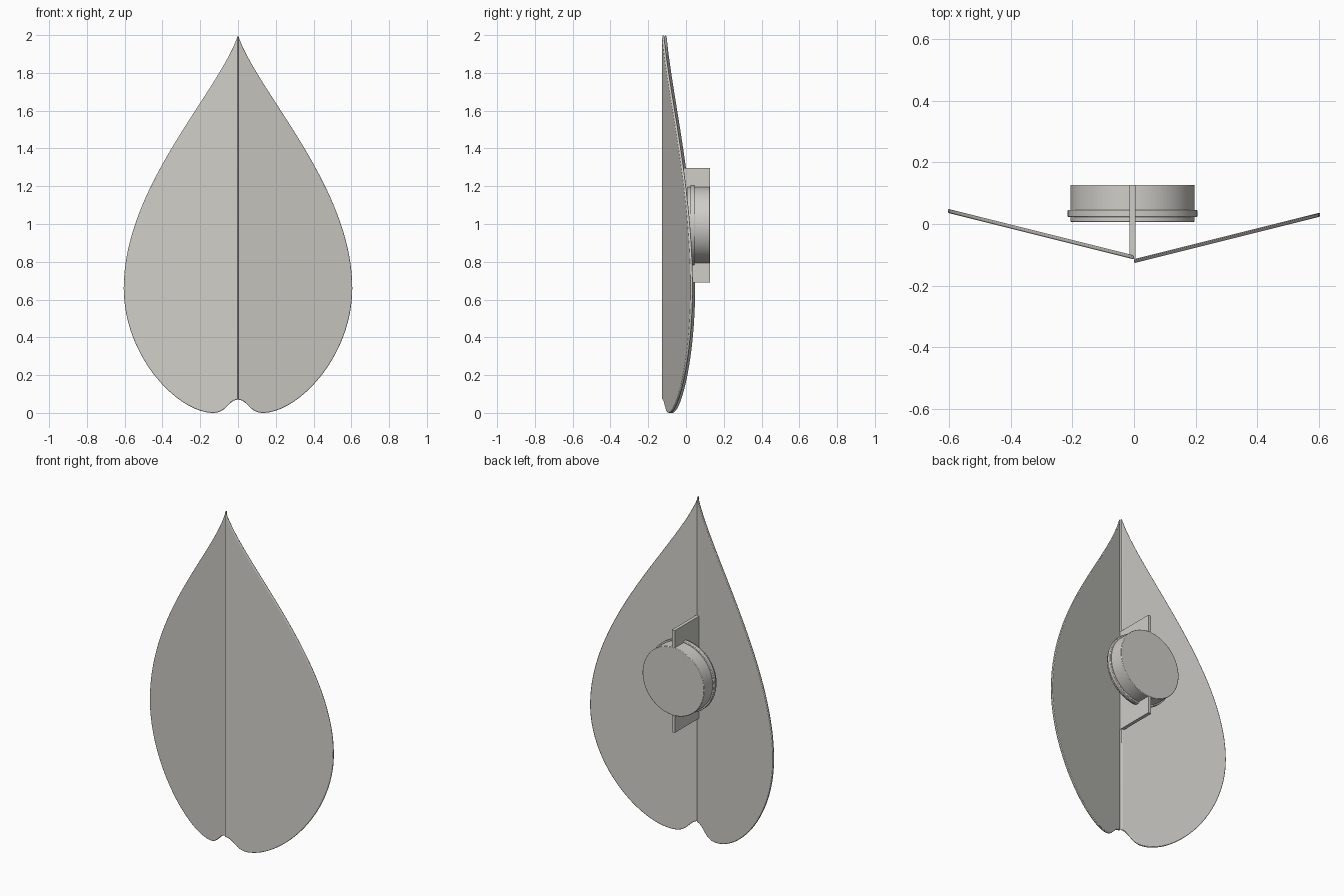
import bpy, bmesh, math
from mathutils import Vector, geometry

if "Cube" in bpy.data.objects:
    bpy.data.objects.remove(bpy.data.objects["Cube"])

grey = bpy.data.materials.new("light warm grey")
grey.diffuse_color = (0.62, 0.61, 0.575, 1)
grey.use_nodes = True
grey.node_tree.nodes["Principled BSDF"].inputs["Base Color"].default_value = grey.diffuse_color

CX, CZ = -0.005, 0.994      # centre of the rear mount


def finish(ob, bevel=0.0):
    ob.data.materials.append(grey)
    if bevel:
        m = ob.modifiers.new("soft edge", 'BEVEL')
        m.width, m.segments, m.limit_method = bevel, 2, 'ANGLE'
    bpy.ops.object.select_all(action='DESELECT')
    bpy.context.view_layer.objects.active = ob
    ob.select_set(True)
    bpy.ops.object.shade_smooth_by_angle(angle=math.radians(35))


# leaf outline: tip -> widest point -> base lobe -> notch (knot, handle, handle, knot)
curves = [
    ((0, 2.0), (0.10, 1.70), (0.605, 1.20), (0.605, 0.66), 40),
    ((0.605, 0.66), (0.605, 0.30), (0.32, 0.0), (0.13, 0.0), 32),
    ((0.13, 0.0), (0.06, 0.0), (0.05, 0.07), (0.0, 0.07), 14),
]
outline = []
for a, b, c, d, n in curves:
    pts = geometry.interpolate_bezier(*(Vector((p[0], p[1], 0)) for p in (a, b, c, d)), n)
    outline += pts[:-1]
outline.append(Vector((0, 0.07, 0)))


def leaf_half(name, side, y0, slope=0.25, thick=0.013):
    bm = bmesh.new()
    front = [bm.verts.new((side * p.x, y0 + slope * p.x, p.y)) for p in outline]
    face = bm.faces.new(front)
    ext = bmesh.ops.extrude_face_region(bm, geom=[face], use_keep_orig=True)
    for v in ext["geom"]:
        if isinstance(v, bmesh.types.BMVert):
            v.co.y += thick
    bmesh.ops.recalc_face_normals(bm, faces=bm.faces)
    me = bpy.data.meshes.new(name)
    bm.to_mesh(me)
    bm.free()
    ob = bpy.data.objects.new(name, me)
    bpy.context.collection.objects.link(ob)
    finish(ob, 0.004)


# two folded halves, one lapped slightly behind the other
leaf_half("leaf_right", 1, -0.127)
leaf_half("leaf_left", -1, -0.115)


def disc(name, radius, y_min, y_max, bevel):
    bpy.ops.mesh.primitive_cylinder_add(
        vertices=64, radius=radius, depth=y_max - y_min,
        location=(CX, (y_min + y_max) / 2, CZ), rotation=(math.pi / 2, 0, 0))
    ob = bpy.context.object
    ob.name = name
    finish(ob, bevel)


# round mount with its collar
disc("round_mount", 0.202, 0.007, 0.127, 0.003)
disc("mount_collar", 0.211, 0.023, 0.046, 0.003)

# upright plate joining the mount to the fold
bpy.ops.mesh.primitive_cube_add(size=1, location=(CX, 0.007, CZ))
plate = bpy.context.object
plate.name = "support_plate"
plate.scale = (0.02, 0.238, 0.606)
bpy.ops.object.transform_apply(location=False, rotation=False, scale=True)
finish(plate)
